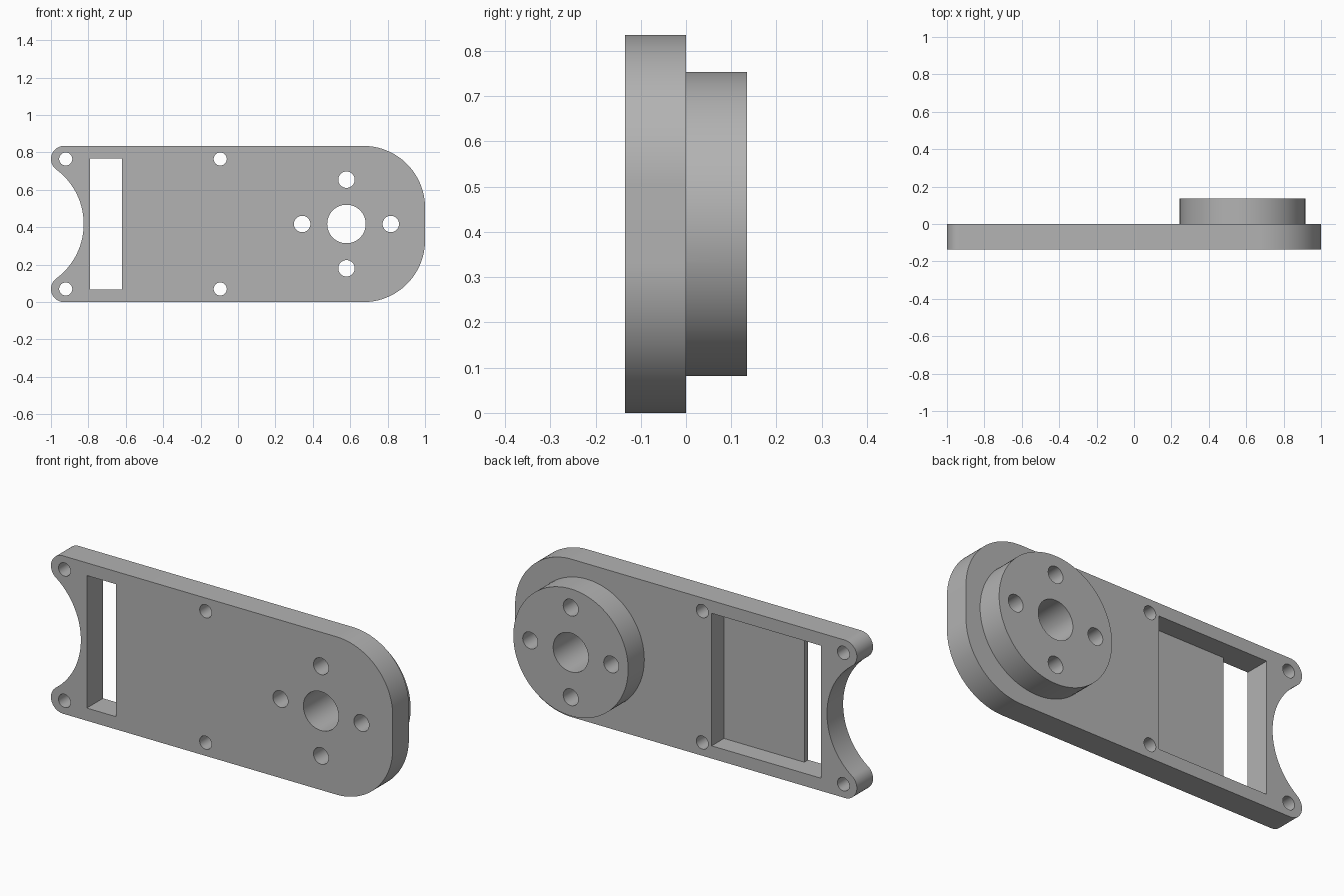
import bpy, bmesh, math

cube = bpy.data.objects.get("Cube")
if cube:
    bpy.data.objects.remove(cube, do_unlink=True)

H = 0.835                 # plate height
MID = H / 2
FRONT, BACK, BOSS_BACK = -0.135, 0.0, 0.135
FLOOR = -0.103            # bottom of the rear pocket
BOSS_X = 0.58

grey = bpy.data.materials.new("machined_grey")
grey.use_nodes = True
colour = (0.45, 0.45, 0.45, 1)
grey.diffuse_color = colour
grey.node_tree.nodes["Principled BSDF"].inputs["Base Color"].default_value = colour


def arc(cx, cz, r, a0, a1, n):
    """Points on an arc in the XZ plane, angles in degrees."""
    angles = [math.radians(a0 + (a1 - a0) * i / n) for i in range(n + 1)]
    return [(cx + r * math.cos(a), cz + r * math.sin(a)) for a in angles]


def circle(cx, cz, r, n=48):
    return arc(cx, cz, r, 0, 360, n)[:-1]


def rect(x0, x1, z0, z1):
    return [(x0, z0), (x1, z0), (x1, z1), (x0, z1)]


def prism(name, profile, y0, y1):
    """Extrude an XZ profile from y0 to y1."""
    bm = bmesh.new()
    face = bm.faces.new([bm.verts.new((x, y0, z)) for x, z in profile])
    ext = bmesh.ops.extrude_face_region(bm, geom=[face])
    verts = [g for g in ext["geom"] if isinstance(g, bmesh.types.BMVert)]
    bmesh.ops.translate(bm, verts=verts, vec=(0, y1 - y0, 0))
    bmesh.ops.recalc_face_normals(bm, faces=bm.faces)
    mesh = bpy.data.meshes.new(name)
    bm.to_mesh(mesh)
    bm.free()
    mesh.materials.append(grey)
    obj = bpy.data.objects.new(name, mesh)
    bpy.context.collection.objects.link(obj)
    return obj


def combine(target, tool, operation):
    """Apply an exact boolean, then discard the tool."""
    tool.hide_render = True
    mod = target.modifiers.new("boolean", 'BOOLEAN')
    mod.operation = operation
    mod.solver = 'EXACT'
    mod.object = tool
    bpy.ops.object.select_all(action='DESELECT')
    bpy.context.view_layer.objects.active = target
    target.select_set(True)
    bpy.ops.object.modifier_apply(modifier=mod.name)
    bpy.data.objects.remove(tool, do_unlink=True)


# Plate outline: round right end, scooped left end with tangent rounded ears
R = 0.33
r = 0.07
ear_x, ear_z = -1 + r, H - r
apex = -0.825
dx, dz = ear_x - apex, ear_z - MID
scoop = (dx * dx + dz * dz - r * r) / (2 * (r - dx))
tangent = math.degrees(math.atan2(dz, dx + scoop))
outline = (arc(1 - R, R, R, -90, 0, 32)
           + arc(1 - R, H - R, R, 0, 90, 32)
           + arc(ear_x, ear_z, r, 90, 180 + tangent, 24)
           + arc(apex - scoop, MID, scoop, tangent, -tangent, 48)[1:-1]
           + arc(ear_x, r, r, 180 - tangent, 270, 24))
plate = prism("mounting_plate", outline, FRONT, BACK)

# Round boss on the back
combine(plate, prism("boss", circle(BOSS_X, MID, 0.336, 96), -0.05, BOSS_BACK), 'UNION')

# Rear pocket and the slot through its floor
combine(plate, prism("pocket_cutter", rect(-0.79, -0.15, 0.067, 0.768), FLOOR, 0.1), 'DIFFERENCE')
combine(plate, prism("slot_cutter", rect(-0.79, -0.62, 0.067, 0.768), -0.3, -0.05), 'DIFFERENCE')

# Through holes: centre bore, bolt circle, edge screws
holes = [(BOSS_X, MID, 0.103)]
holes += [(x, z, 0.044) for x, z in circle(BOSS_X, MID, 0.237, 4)]
holes += [(x, z, 0.035) for x in (-0.921, -0.095) for z in (0.07, H - 0.07)]
for x, z, radius in holes:
    combine(plate, prism("hole_cutter", circle(x, z, radius), -0.3, 0.3), 'DIFFERENCE')

bpy.ops.object.select_all(action='DESELECT')
bpy.context.view_layer.objects.active = plate
plate.select_set(True)
bpy.ops.object.shade_smooth_by_angle(angle=math.radians(30))
